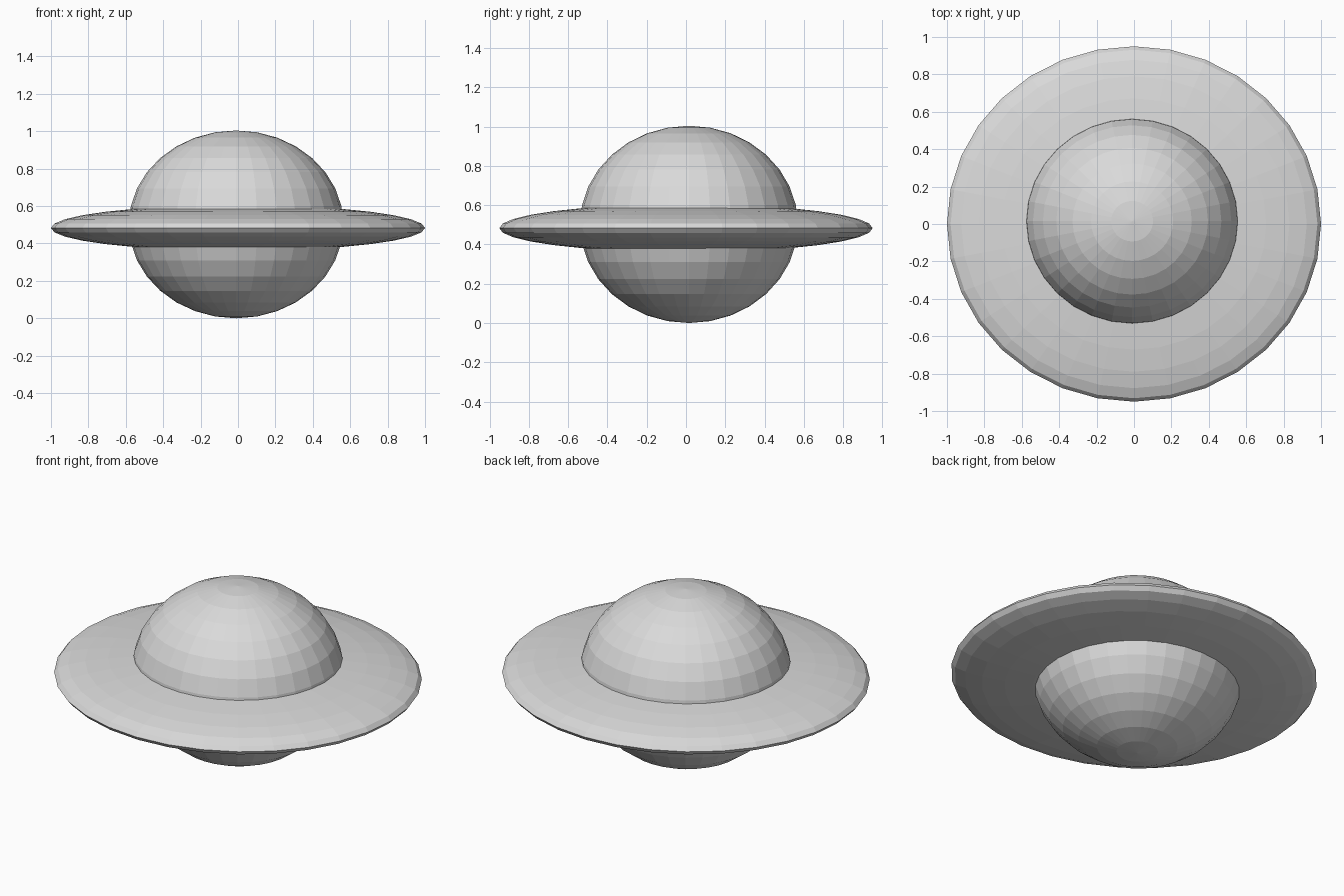
import bpy

if "Cube" in bpy.data.objects:
    bpy.data.objects.remove(bpy.data.objects["Cube"])

# One plain colour for the whole model
grey = bpy.data.materials.new("light grey")
grey.diffuse_color = (0.7, 0.7, 0.7, 1)
grey.use_nodes = True
grey.node_tree.nodes["Principled BSDF"].inputs["Base Color"].default_value = grey.diffuse_color


def ellipsoid(name, centre, radii):
    """Flat-faced 32 x 16 sphere stretched to the given radii."""
    bpy.ops.mesh.primitive_uv_sphere_add(segments=32, ring_count=16, radius=1, location=centre)
    ob = bpy.context.object
    ob.name = name
    ob.scale = radii
    bpy.ops.object.transform_apply(location=False, rotation=False, scale=True)
    ob.data.materials.append(grey)
    return ob


# Round body, slightly off the centre of the ring
ellipsoid("planet_body", (-0.01, 0.015, 0.502), (0.574, 0.555, 0.502))

# Flattened disc around the middle
ellipsoid("ring_disc", (0, 0, 0.483), (1.0, 0.95, 0.1225))
